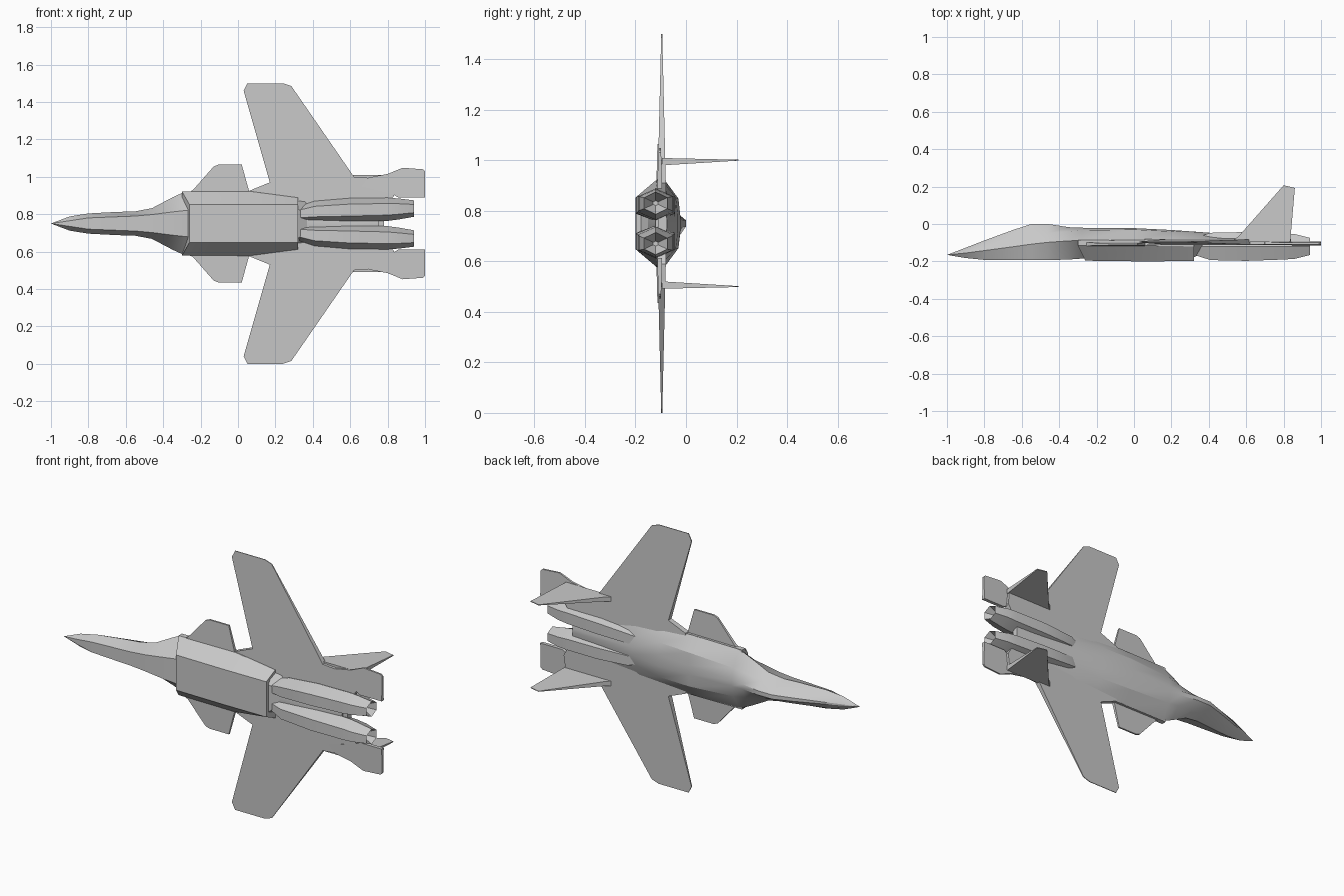
import bpy, bmesh, math
from mathutils import Vector

old = bpy.data.objects.get("Cube")
if old:
    bpy.data.objects.remove(old, do_unlink=True)

CENTRE_Z = 0.75  # plane of symmetry: the aircraft stands on one wing tip

grey = bpy.data.materials.new("airframe_grey")
grey.use_nodes = True
grey.diffuse_color = (0.58, 0.58, 0.58, 1)
grey.node_tree.nodes["Principled BSDF"].inputs["Base Color"].default_value = (0.58, 0.58, 0.58, 1)


def finish(name, bm, mirror=False):
    """Turn a bmesh into a shaded object, optionally mirrored to the other side."""
    bmesh.ops.remove_doubles(bm, verts=bm.verts, dist=0.0005)
    bmesh.ops.recalc_face_normals(bm, faces=bm.faces)
    mesh = bpy.data.meshes.new(name)
    bm.to_mesh(mesh)
    bm.free()
    mesh.materials.append(grey)
    obj = bpy.data.objects.new(name, mesh)
    bpy.context.collection.objects.link(obj)
    obj.location.z = CENTRE_Z
    if mirror:
        mod = obj.modifiers.new("mirror", 'MIRROR')
        mod.use_axis = (False, False, True)
        mod.use_mirror_merge = False
    bpy.ops.object.select_all(action='DESELECT')
    bpy.context.view_layer.objects.active = obj
    obj.select_set(True)
    bpy.ops.object.shade_smooth_by_angle(angle=math.radians(22))
    return obj


def loft(name, rings, mirror=False):
    """Skin a list of equal-length rings and cap both ends."""
    bm = bmesh.new()
    rows = [[bm.verts.new(p) for p in ring] for ring in rings]
    n = len(rows[0])
    for a, b in zip(rows, rows[1:]):
        for i in range(n):
            j = (i + 1) % n
            bm.faces.new((a[i], a[j], b[j], b[i]))
    bm.faces.new(rows[0])
    bm.faces.new(rows[-1])
    return finish(name, bm, mirror)


def full_ring(half):
    """Close a half section of (x, side, y) points by reflection."""
    return ([Vector((x, y, h)) for x, h, y in half]
            + [Vector((x, y, -h)) for x, h, y in reversed(half)])


def panel(name, outline, place, thick):
    """Tapered plate: place(u, v, t) sets a point, thick(v) is half thickness."""
    bm = bmesh.new()
    sides = [[bm.verts.new(place(u, v, s * thick(v))) for u, v in outline] for s in (-1, 1)]
    n = len(outline)
    for side in sides:
        bm.faces.new(side)
    for i in range(n):
        j = (i + 1) % n
        bm.faces.new((sides[0][i], sides[0][j], sides[1][j], sides[1][i]))
    return finish(name, bm, True)


# Fuselage: x, then belly, chine, shoulder and spine as (side, y)
stations = [
    (-1.00, (.000, -.165), (.000, -.165), (.000, -.165), (.000, -.165)),
    (-0.90, (.015, -.182), (.038, -.155), (.022, -.138), (.004, -.127)),
    (-0.80, (.030, -.192), (.054, -.142), (.034, -.105), (.006, -.088)),
    (-0.65, (.036, -.193), (.062, -.122), (.040, -.072), (.010, -.033)),
    (-0.55, (.040, -.193), (.065, -.108), (.043, -.052), (.012, .000)),
    (-0.46, (.048, -.193), (.082, -.098), (.052, -.048), (.012, .000)),
    (-0.35, (.062, -.190), (.140, -.090), (.070, -.040), (.014, -.017)),
    (-0.28, (.070, -.185), (.172, -.088), (.082, -.034), (.018, -.020)),
    (0.00, (.090, -.150), (.174, -.086), (.098, -.030), (.026, -.022)),
    (0.20, (.090, -.130), (.160, -.086), (.100, -.040), (.034, -.032)),
    (0.38, (.080, -.120), (.150, -.086), (.080, -.060), (.020, -.045)),
    (0.78, (.060, -.110), (.130, -.090), (.060, -.080), (.010, -.075)),
]
loft("fuselage", [full_ring([(s[0], h, y) for h, y in s[1:]]) for s in stations])

# Intake box under the body, with swept front lips
box = [
    [(-.26, .102, -.196), (-.30, .172, -.115), (-.30, .172, -.085)],
    [(.05, .102, -.200), (.05, .174, -.115), (.05, .174, -.085)],
    [(.32, .102, -.198), (.32, .138, -.120), (.32, .140, -.090)],
]
loft("intake_box", [full_ring(half) for half in box])

# Belly fairing narrowing from the box to the gap between the engines
loft("belly_fairing", [full_ring(half) for half in (
    [(.30, .095, -.190), (.30, .130, -.100)],
    [(.37, .040, -.150), (.37, .120, -.100)],
    [(.75, .020, -.120), (.75, .120, -.100)])])


# Engine nacelles: x, side offset, half width, half depth; last ring sinks into the nozzle
def hexagon(x, offset, width, depth):
    ring = []
    for k in range(6):
        a = k * math.pi / 3
        ring.append(Vector((x, -.12 + depth * math.sin(a) / math.sin(math.pi / 3),
                            offset + width * math.cos(a))))
    return ring


nacelle = [
    (.32, .050, .040, .045), (.41, .064, .056, .073), (.60, .072, .064, .077),
    (.80, .076, .062, .070), (.86, .078, .056, .066), (.94, .080, .044, .046),
    (.88, .080, .010, .010),
]
loft("engine_nacelles", [hexagon(*s) for s in nacelle], mirror=True)


# Flat surfaces lie across y; their outlines are (x, side)
def flat_at(y0):
    return lambda u, v, t: Vector((u, y0 + t, v))


wing = [(.04, .10), (.06, .175), (.17, .22), (.03, .71), (.05, .75), (.24, .75),
        (.285, .735), (.62, .25), (.70, .244), (.83, .235), (.84, .16), (.76, .02), (.30, .02)]
panel("wings", wing, flat_at(-.096), lambda v: .020 - .024 * v)

canard = [(-.29, .15), (-.24, .18), (-.13, .305), (-.105, .315), (.02, .315), (.06, .17), (.05, .12)]
panel("canards", canard, flat_at(-.108), lambda v: .013 - .025 * v)

tailplane = [(.66, .20), (.70, .246), (.80, .265), (.88, .298), (.99, .290), (1.0, .28),
             (1.0, .138), (.86, .138), (.82, .16)]
panel("tailplanes", tailplane, flat_at(-.104), lambda v: .014 - .03 * v)

# Upright fins: outline is (x, y), tapering towards the tip
fin = [(.52, -.095), (.56, -.065), (.80, .207), (.86, .193), (.835, -.095)]
panel("tail_fins", fin, lambda u, v, t: Vector((u, v, .246 + .02 * v + t)),
      lambda v: .0105 - .042 * v)
